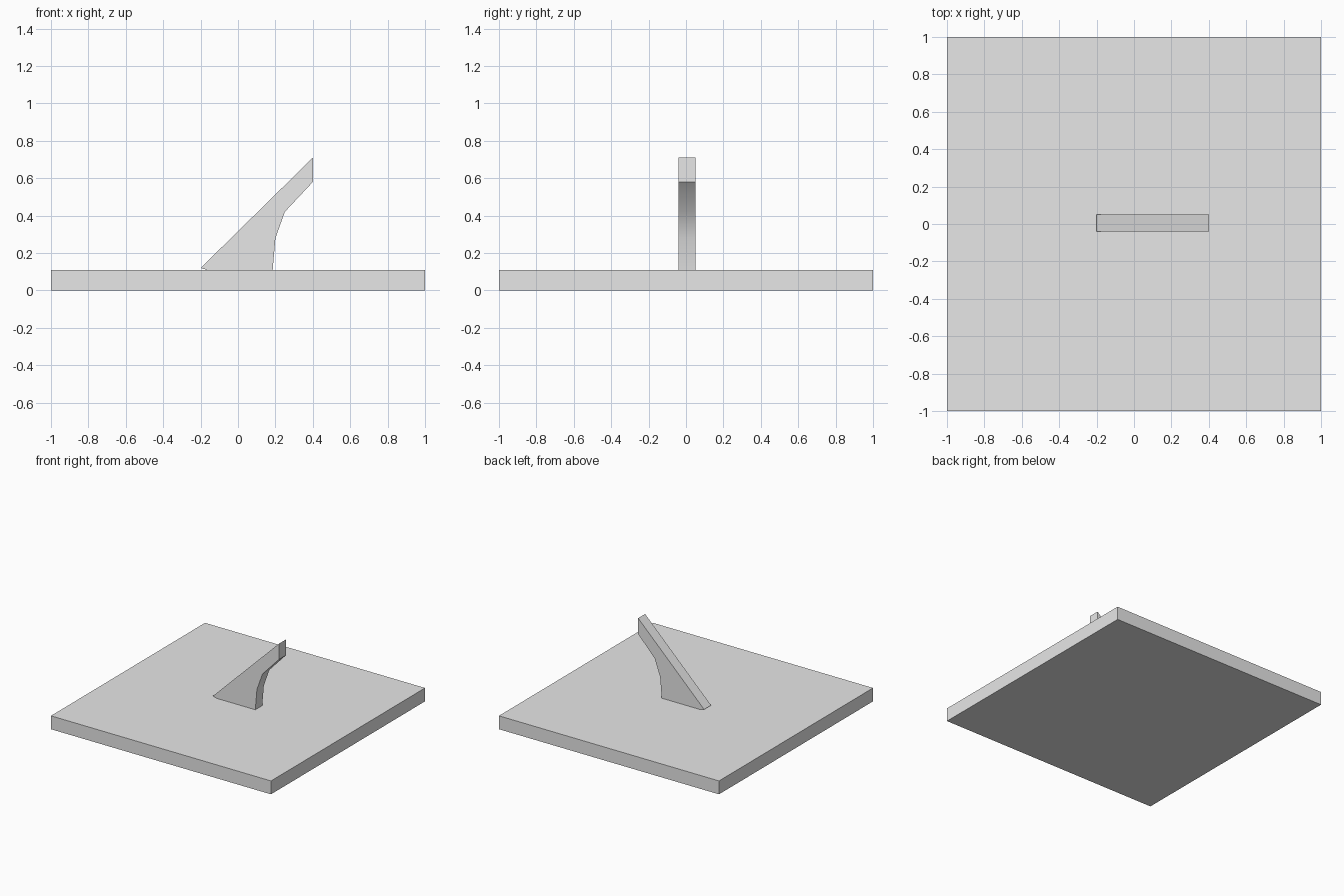
import bpy
import bmesh

cube = bpy.data.objects.get("Cube")
if cube:
    bpy.data.objects.remove(cube, do_unlink=True)

grey = bpy.data.materials.new("light_grey")
grey.use_nodes = True
colour = (0.8, 0.8, 0.8, 1)
grey.diffuse_color = colour
grey.node_tree.nodes["Principled BSDF"].inputs["Base Color"].default_value = colour


def extruded(name, profile, y0, y1):
    """Extrude an x-z outline from y0 to y1."""
    bm = bmesh.new()
    face = bm.faces.new([bm.verts.new((x, y0, z)) for x, z in profile])
    grown = bmesh.ops.extrude_face_region(bm, geom=[face])["geom"]
    verts = [v for v in grown if isinstance(v, bmesh.types.BMVert)]
    bmesh.ops.translate(bm, verts=verts, vec=(0, y1 - y0, 0))
    bmesh.ops.recalc_face_normals(bm, faces=bm.faces)
    mesh = bpy.data.meshes.new(name)
    bm.to_mesh(mesh)
    bm.free()
    mesh.materials.append(grey)
    obj = bpy.data.objects.new(name, mesh)
    bpy.context.collection.objects.link(obj)
    return obj


# Square ground slab
TOP = 0.11
extruded("base_slab", [(-1, 0), (1, 0), (1, TOP), (-1, TOP)], -1, 1)

# Slanted fin with a hollowed underside
fin = extruded("fin", [(-0.2, 0.12), (-0.165, 0.11), (0.12, 0.107), (0.185, 0.107),
                       (0.2, 0.28), (0.25, 0.42), (0.4, 0.58), (0.4, 0.71)],
               -0.04, 0.05)

# Smooth the hollow curve while keeping the corners crisp
bpy.ops.object.select_all(action="DESELECT")
fin.select_set(True)
bpy.context.view_layer.objects.active = fin
bpy.ops.object.shade_smooth_by_angle(angle=0.52)
